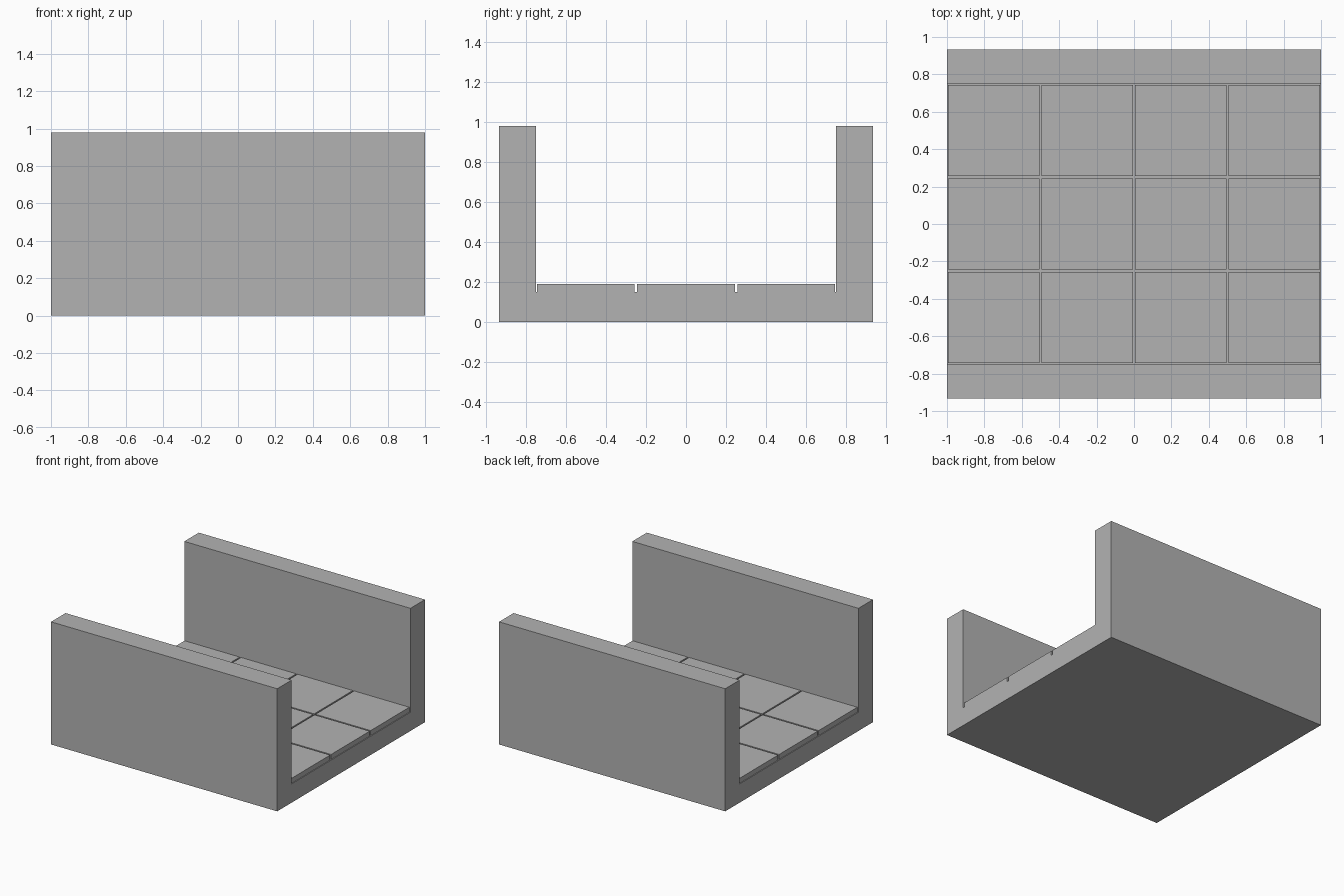
import bpy
import bmesh

cube = bpy.data.objects.get("Cube")
if cube:
    bpy.data.objects.remove(cube, do_unlink=True)

LENGTH = 2.0
HALF_WIDTH, INNER = 0.933, 0.75
HEIGHT, FLOOR, TILE_TOP = 0.98, 0.15, 0.19
PITCH, TILE = 0.5, 0.488

grey = bpy.data.materials.new("plain_grey")
grey.use_nodes = True
grey.diffuse_color = (0.45, 0.45, 0.45, 1)
grey.node_tree.nodes["Principled BSDF"].inputs["Base Color"].default_value = grey.diffuse_color


def extrude_part(name, outline, offset):
    """Make a solid by extruding a closed 3D outline along offset."""
    bm = bmesh.new()
    face = bm.faces.new([bm.verts.new(p) for p in outline])
    result = bmesh.ops.extrude_face_region(bm, geom=[face], use_keep_orig=True)
    moved = [g for g in result["geom"] if isinstance(g, bmesh.types.BMVert)]
    bmesh.ops.translate(bm, verts=moved, vec=offset)
    bmesh.ops.recalc_face_normals(bm, faces=bm.faces[:])
    mesh = bpy.data.meshes.new(name)
    bm.to_mesh(mesh)
    bm.free()
    mesh.materials.append(grey)
    obj = bpy.data.objects.new(name, mesh)
    bpy.context.collection.objects.link(obj)
    return obj


# Base slab and both side walls as one U-shaped channel
half = [(HALF_WIDTH, 0), (HALF_WIDTH, HEIGHT), (INNER, HEIGHT), (INNER, FLOOR)]
profile = half + [(-y, z) for y, z in reversed(half)]
extrude_part("corridor_channel", [(-LENGTH / 2, y, z) for y, z in profile], (LENGTH, 0, 0))

# Floor tiles with narrow grooves between them
r = TILE / 2
for col in range(4):
    for row in range(3):
        x, y = (col - 1.5) * PITCH, (row - 1) * PITCH
        corners = [(x - r, y - r), (x + r, y - r), (x + r, y + r), (x - r, y + r)]
        extrude_part(f"floor_tile_{row + 1}_{col + 1}",
                     [(cx, cy, FLOOR) for cx, cy in corners], (0, 0, TILE_TOP - FLOOR))
